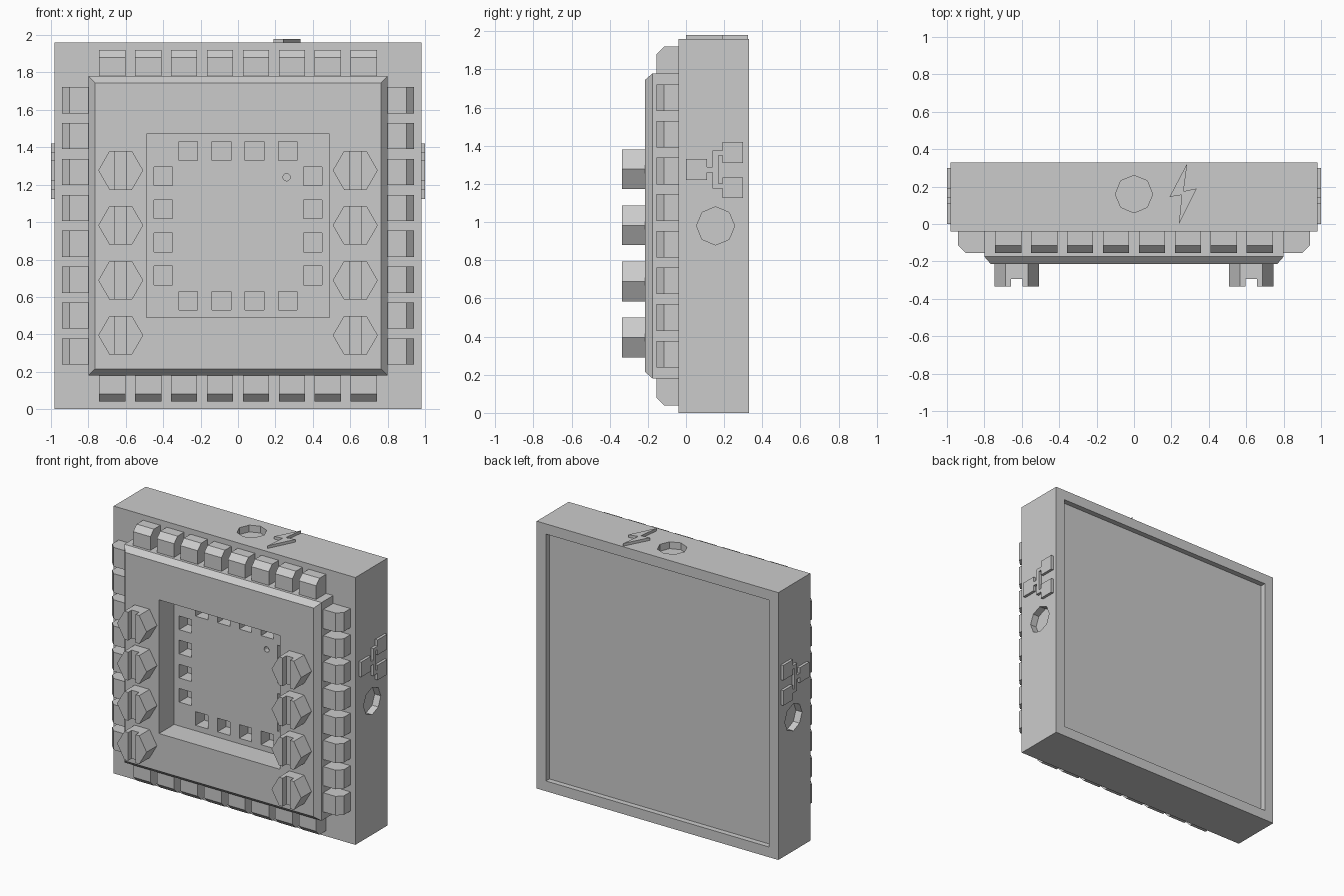
import bpy, bmesh, math
from mathutils import Matrix

default = bpy.data.objects.get("Cube")
if default:
    bpy.data.objects.remove(default)

MID = 0.98      # middle height of the square body
FACE = -0.04    # front of the body
PITCH = 0.192   # spacing of the edge pins


def add_prism(bm, points, axis, lo, hi):
    """Extrude a 2D outline along axis 0, 1 or 2."""
    def place(p, d):
        co = list(p)
        co.insert(axis, d)
        return bm.verts.new(co)
    a = [place(p, lo) for p in points]
    b = [place(p, hi) for p in points]
    bm.faces.new(a)
    bm.faces.new(b[::-1])
    for i in range(len(points)):
        j = (i + 1) % len(points)
        bm.faces.new((a[i], b[i], b[j], a[j]))
    return a + b


def rect(u, v, w, h):
    return [(u - w / 2, v - h / 2), (u + w / 2, v - h / 2),
            (u + w / 2, v + h / 2), (u - w / 2, v + h / 2)]


def ngon(u, v, r, n):
    return [(u + r * math.cos(math.tau * i / n), v + r * math.sin(math.tau * i / n))
            for i in range(n)]


def finish(bm, name):
    bmesh.ops.recalc_face_normals(bm, faces=bm.faces[:])
    mesh = bpy.data.meshes.new(name)
    bm.to_mesh(mesh)
    bm.free()
    obj = bpy.data.objects.new(name, mesh)
    bpy.context.collection.objects.link(obj)
    return obj


def cut(obj, cutter):
    """Subtract the cutter, bake the result and discard the cutter."""
    mod = obj.modifiers.new("cut", "BOOLEAN")
    mod.operation = "DIFFERENCE"
    mod.solver = "EXACT"
    mod.object = cutter
    graph = bpy.context.evaluated_depsgraph_get()
    mesh = bpy.data.meshes.new_from_object(obj.evaluated_get(graph))
    obj.modifiers.clear()
    obj.data = mesh
    bpy.data.objects.remove(cutter)


# Body with back recess, side and top sockets, and square contact holes
bm = bmesh.new()
add_prism(bm, rect(0, MID, 1.96, 1.96), 1, FACE, 0.33)
body = finish(bm, "body")

bm = bmesh.new()
add_prism(bm, rect(0, MID, 1.81, 1.81), 1, 0.29, 0.4)
add_prism(bm, ngon(0, 0.16, 0.1, 8), 2, 1.91, 2.1)
for side in (-1, 1):
    add_prism(bm, ngon(0.155, MID, 0.1, 8), 0, side * 0.93, side * 1.1)
    for i in range(4):
        step = (i - 1.5) * 0.177
        add_prism(bm, rect(step, MID + side * 0.4, 0.1, 0.1), 1, -0.1, 0.06)
        add_prism(bm, rect(side * 0.4, MID + step, 0.1, 0.1), 1, -0.1, 0.06)
add_prism(bm, ngon(0.26, 1.24, 0.02, 12), 1, -0.1, 0)
cut(body, finish(bm, "body_cutter"))

# Chamfered front plate with a square window
bm = bmesh.new()
add_prism(bm, rect(0, MID, 1.6, 1.6), 1, -0.175, FACE)
front = min(bm.faces, key=lambda f: f.calc_center_median().y)
ring = bmesh.ops.extrude_discrete_faces(bm, faces=[front])["faces"][0]
for v in ring.verts:
    v.co.x *= 0.765 / 0.8
    v.co.z = MID + (v.co.z - MID) * 0.765 / 0.8
    v.co.y = -0.215
bmesh.ops.remove_doubles(bm, verts=bm.verts[:], dist=0.0001)
plate = finish(bm, "front_plate")
bm = bmesh.new()
add_prism(bm, rect(0, MID, 0.98, 0.98), 1, -0.4, 0.1)
cut(plate, finish(bm, "window_cutter"))

# Eight chamfered pins along each edge of the plate
pin_profile = [(FACE, 0.8), (FACE, 0.94), (-0.115, 0.94), (-0.155, 0.9), (-0.155, 0.8)]
bm = bmesh.new()
for quarter in range(4):
    turn = Matrix.Translation((0, 0, MID)) @ Matrix.Rotation(quarter * math.pi / 2, 4, "Y")
    for i in range(8):
        x = (i - 3.5) * PITCH
        verts = add_prism(bm, pin_profile, 0, x - 0.07, x + 0.07)
        bmesh.ops.transform(bm, matrix=turn, verts=verts)
finish(bm, "edge_pins")

# Hexagonal slotted screws in two columns
for side, label in ((-1, "right"), (1, "left")):
    for i in range(4):
        x, z = side * 0.627, 0.395 + i * 0.294
        bm = bmesh.new()
        add_prism(bm, ngon(x, z, 0.12, 6), 1, -0.335, -0.215)
        screw = finish(bm, f"{label}_screw_{i + 1}")
        bm = bmesh.new()
        add_prism(bm, rect(x, z, 0.06, 0.5), 1, -0.5, -0.293)
        cut(screw, finish(bm, "slot_cutter"))

# Raised branching symbol on both sides: three squares joined by bars
symbol = [(0.055, 1.275, 0.11, 0.11), (0.245, 1.365, 0.11, 0.11), (0.245, 1.18, 0.11, 0.11),
          (0.125, 1.275, 0.03, 0.03), (0.155, 1.275, 0.03, 0.2),
          (0.18, 1.362, 0.02, 0.026), (0.18, 1.188, 0.02, 0.026)]
for side, label in ((-1, "right"), (1, "left")):
    bm = bmesh.new()
    for part in symbol:
        add_prism(bm, rect(*part), 0, side * 0.98, side)
    finish(bm, f"{label}_branch_symbol")

# Raised lightning bolt on top
bm = bmesh.new()
add_prism(bm, [(0.285, 0.325), (0.19, 0.145), (0.255, 0.155), (0.24, 0),
               (0.335, 0.19), (0.265, 0.175)], 2, 1.96, 1.98)
finish(bm, "lightning_bolt")
